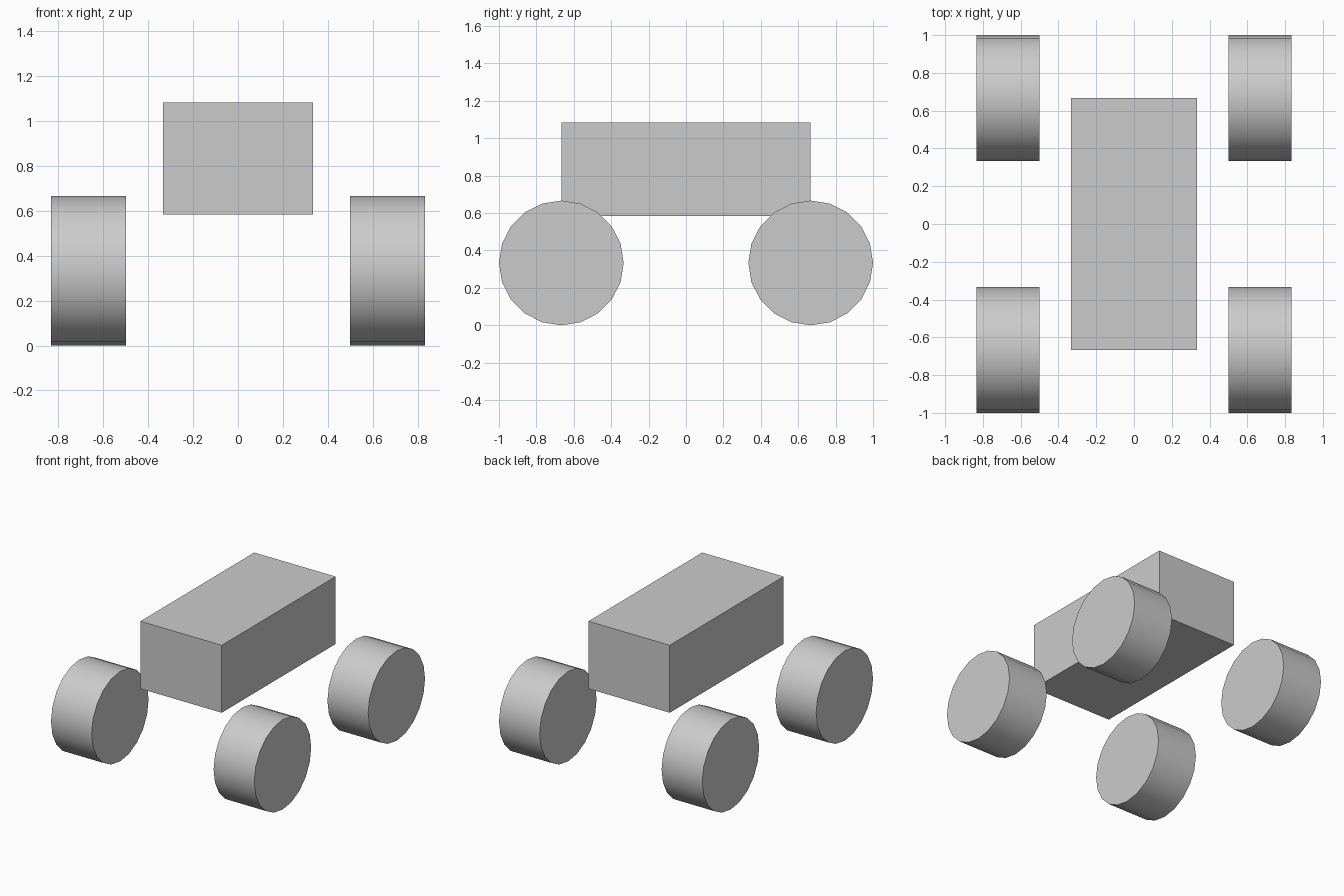
import bpy
from math import radians

if "Cube" in bpy.data.objects:
    bpy.data.objects.remove(bpy.data.objects["Cube"])

U = 1 / 3  # wheel radius and width

# Body block
bpy.ops.mesh.primitive_cube_add(size=1, location=(0, 0, 2.5 * U))
body = bpy.context.object
body.name = "body"
body.scale = (2 * U, 4 * U, 1.5 * U)
bpy.ops.object.transform_apply(location=False, rotation=False, scale=True)


# Twenty-sided wheel with its axle along x
def wheel(name, x, y):
    bpy.ops.mesh.primitive_cylinder_add(
        vertices=20, radius=U, depth=U,
        location=(x, y, U), rotation=(0, radians(90), 0))
    ob = bpy.context.object
    ob.name = name
    bpy.ops.object.shade_smooth_by_angle(angle=radians(30))


for side, sx in (("left", -1), ("right", 1)):
    for end, sy in (("front", -1), ("rear", 1)):
        wheel(f"{end}_{side}_wheel", sx * 2 * U, sy * 2 * U)
